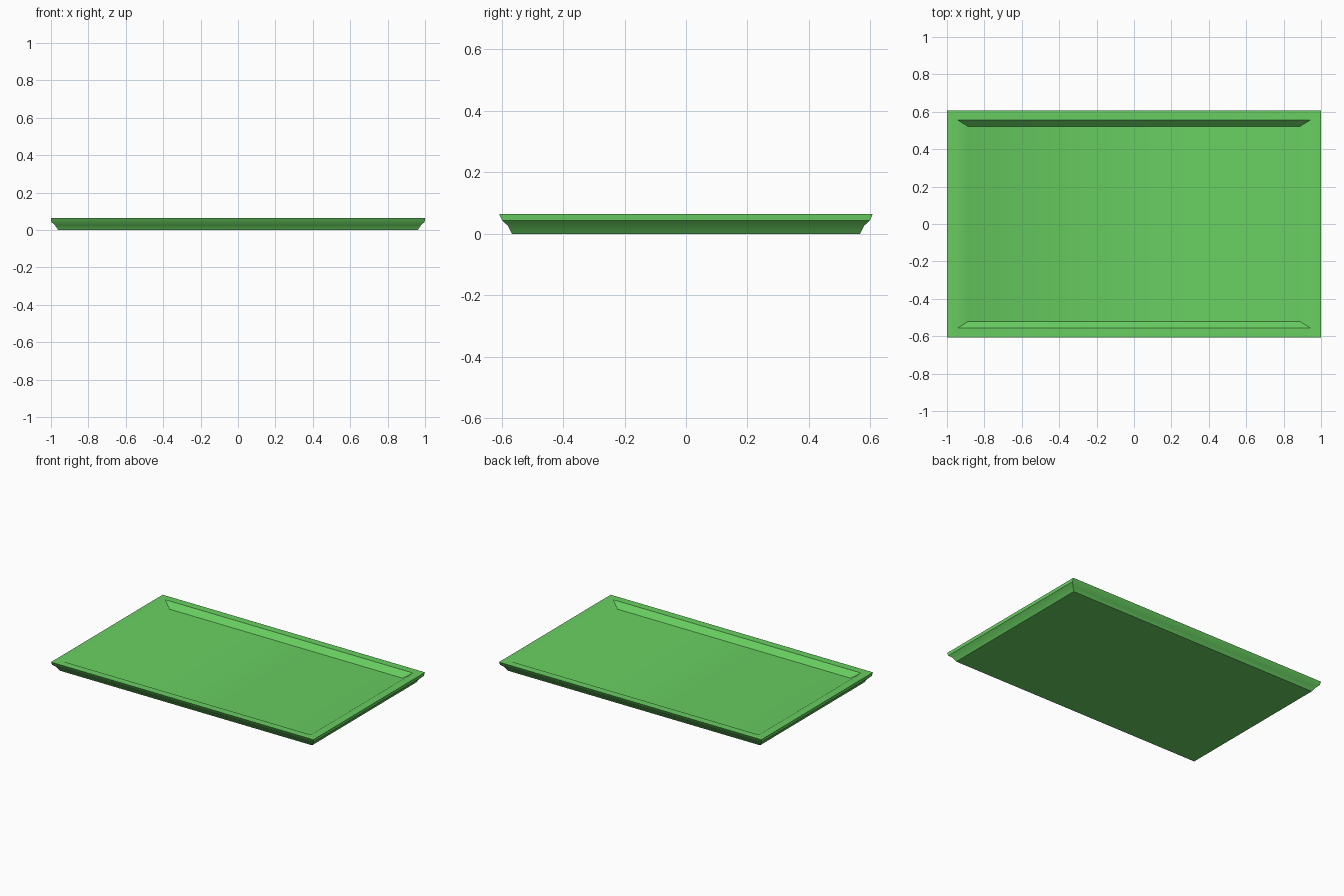
import bpy, bmesh, math

if "Cube" in bpy.data.objects:
    bpy.data.objects.remove(bpy.data.objects["Cube"])

# Rectangular rings (half width, half depth, height): underside, moulded edge, rim, sloped inner wall, floor
RINGS = [
    (0.961, 0.566, 0.000),
    (0.979, 0.579, 0.026),
    (0.998, 0.598, 0.043),
    (1.000, 0.608, 0.065),
    (0.945, 0.557, 0.065),
    (0.888, 0.522, 0.028),
]

bm = bmesh.new()
loops = [[bm.verts.new((sx * hx, sy * hy, z))
          for sx, sy in ((-1, -1), (1, -1), (1, 1), (-1, 1))]
         for hx, hy, z in RINGS]

# Skin neighbouring rings, then close the underside and the floor
for low, high in zip(loops, loops[1:]):
    for i in range(4):
        j = (i + 1) % 4
        bm.faces.new((low[i], low[j], high[j], high[i]))
bm.faces.new(loops[0][::-1])
bm.faces.new(loops[-1])
bmesh.ops.recalc_face_normals(bm, faces=bm.faces[:])

mesh = bpy.data.meshes.new("tray")
bm.to_mesh(mesh)
bm.free()
tray = bpy.data.objects.new("tray", mesh)
bpy.context.collection.objects.link(tray)

# Green finish
green = bpy.data.materials.new("green")
green.diffuse_color = (0.14, 0.62, 0.12, 1)
green.use_nodes = True
green.node_tree.nodes["Principled BSDF"].inputs["Base Color"].default_value = green.diffuse_color
mesh.materials.append(green)

# Soft outer moulding with crisp corners
bpy.context.view_layer.objects.active = tray
tray.select_set(True)
bpy.ops.object.shade_smooth_by_angle(angle=math.radians(38))
